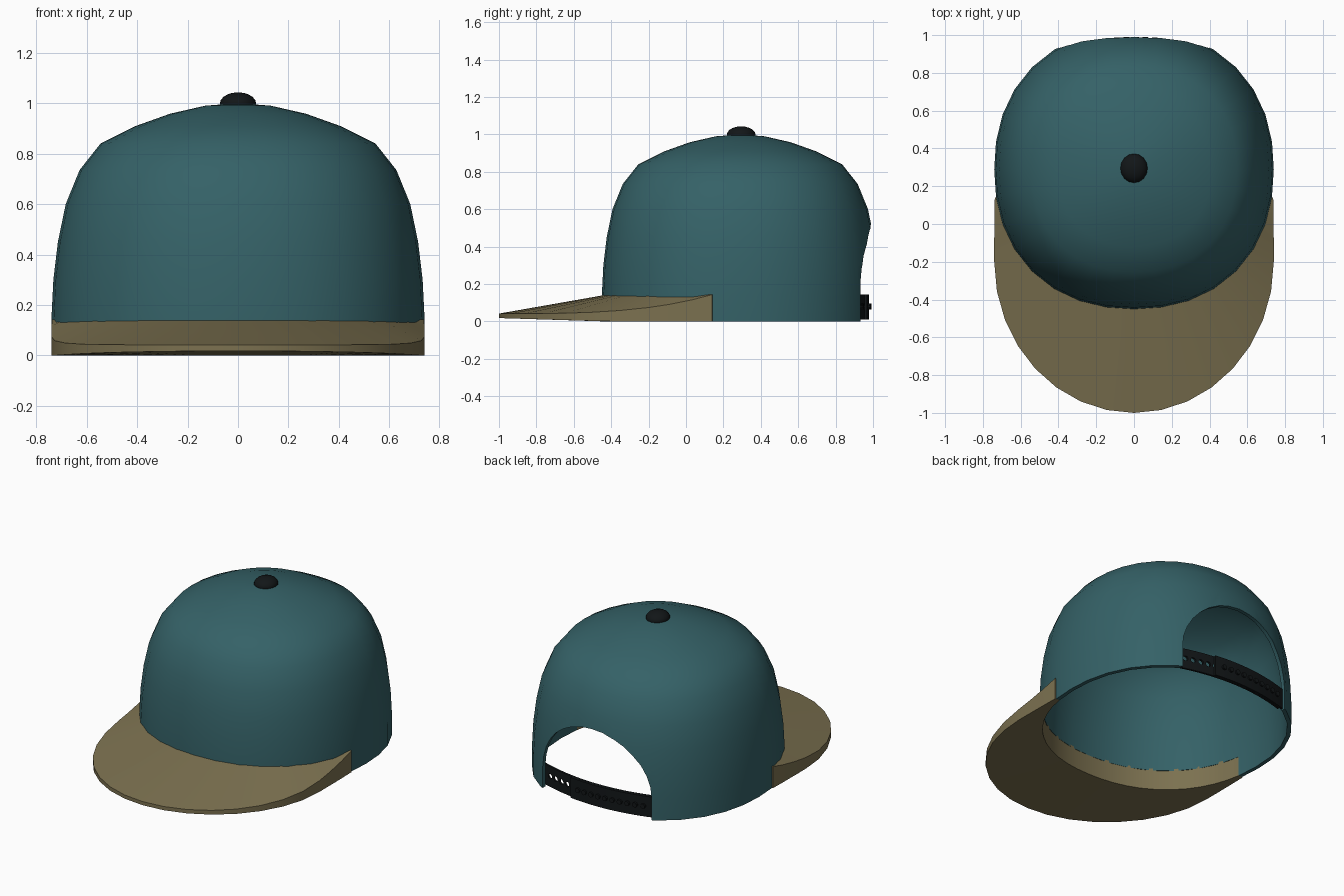
import bpy, bmesh, math
from mathutils import Matrix, Vector

if "Cube" in bpy.data.objects:
    bpy.data.objects.remove(bpy.data.objects["Cube"])

CY = 0.29          # crown centre on y
WALL = 0.025       # crown thickness


def material(name, rgb):
    m = bpy.data.materials.new(name)
    m.diffuse_color = (*rgb, 1)
    m.use_nodes = True
    m.node_tree.nodes["Principled BSDF"].inputs["Base Color"].default_value = m.diffuse_color
    return m


TEAL = material("teal cloth", (0.035, 0.12, 0.135))
TAN = material("tan cloth", (0.20, 0.165, 0.08))
BLACK = material("black plastic", (0.006, 0.008, 0.009))


def make(name, bm, mat=None, smooth=True):
    bmesh.ops.recalc_face_normals(bm, faces=bm.faces)
    me = bpy.data.meshes.new(name)
    bm.to_mesh(me)
    bm.free()
    ob = bpy.data.objects.new(name, me)
    bpy.context.collection.objects.link(ob)
    if mat:
        me.materials.append(mat)
    if smooth and mat:
        finish(ob)
    return ob


def finish(ob):
    bpy.ops.object.select_all(action='DESELECT')
    ob.select_set(True)
    bpy.context.view_layer.objects.active = ob
    bpy.ops.object.shade_smooth_by_angle(angle=math.radians(35))


def cut(ob, cutter):
    mod = ob.modifiers.new("cut", 'BOOLEAN')
    mod.operation = 'DIFFERENCE'
    mod.solver = 'EXACT'
    mod.object = cutter
    bpy.context.view_layer.objects.active = ob
    bpy.ops.object.modifier_apply(modifier=mod.name)
    cutter.hide_render = True
    bpy.data.objects.remove(cutter)


def ring_point(r, a, z):
    # slightly squared circle; a = 0 points to the front
    s, c = math.sin(a), -math.cos(a)
    k = (abs(s) ** 2.2 + abs(c) ** 2.2) ** (-1 / 2.2)
    return Vector((r * k * s, CY + r * k * c, z))


def loft(rows, closed_rows=False, closed_cols=False):
    bm = bmesh.new()
    vs = [[bm.verts.new(p) for p in row] for row in rows]
    n, m = len(vs), len(vs[0])
    for i in range(n if closed_rows else n - 1):
        for j in range(m if closed_cols else m - 1):
            i2, j2 = (i + 1) % n, (j + 1) % m
            bm.faces.new((vs[i][j], vs[i2][j], vs[i2][j2], vs[i][j2]))
    return bm, vs


# crown: inner and outer shell lofted from one profile
profile = [(0.74, 0), (0.74, 0.14), (0.732, 0.3), (0.714, 0.45), (0.683, 0.6),
           (0.628, 0.735), (0.545, 0.84), (0.41, 0.908), (0.27, 0.958), (0.13, 0.99)]
SEG = 32
angles = [2 * math.pi * i / SEG for i in range(SEG)]
outer = [[ring_point(r, a, z) for a in angles] for r, z in profile]
inner = [[ring_point(r - WALL * min(1, r / 0.5), a, z - WALL * (z > 0.8)) for a in angles]
         for r, z in profile]
bm, vs = loft(inner[::-1] + outer, closed_cols=True)
for row, z in ((vs[0], 1.0 - WALL), (vs[-1], 1.0)):
    tip = bm.verts.new((0, CY, z))
    for j in range(SEG):
        bm.faces.new((row[j], row[(j + 1) % SEG], tip))
crown = make("crown", bm, TEAL, smooth=False)

# arched back opening
arch = [(-0.40, -0.2)] + [(-0.40 * math.cos(t), 0.14 + 0.38 * math.sin(t))
        for t in [math.pi * i / 16 for i in range(17)]] + [(0.40, -0.2)]
bm, vs = loft([[Vector((x, y, z)) for x, z in arch] for y in (0.5, 1.3)], closed_cols=True)
for row in vs:
    bm.faces.new(row)
cut(crown, make("opening_cutter", bm))

# front of the crown stops at the top of the brim
bm = bmesh.new()
bmesh.ops.create_cube(bm, size=1, matrix=Matrix.Translation((0, -0.36, -0.035))
                      @ Matrix.Diagonal((2, 1, 0.33, 1)))
cut(crown, make("front_cutter", bm))
finish(crown)

# brim: solid wedge between the crown's base and a rounded outer edge
edge = [(-0.737, 0.14), (-0.739, 0.03), (-0.74, -0.09)]
edge += [(-0.74 * math.cos(t), -0.2 - 0.8 * math.sin(t))
         for t in [math.pi * i / 16 for i in range(17)]]
edge += [(-x, y) for x, y in edge[2::-1]]
n = len(edge)
a_end = math.pi / 2 - 0.205
rows = []
for i, (x, y) in enumerate(edge):
    a = a_end * (2 * i / (n - 1) - 1)
    p = ring_point(0.74 - WALL, a, 0)
    z_top = 0.042 + 0.101 * ((y + 1) / 1.14) ** 3.2
    z_low = 0.018 * max(0, (-y - 0.4) / 0.6)
    rows.append([Vector((p.x, p.y, 0)), Vector((p.x, p.y, 0.143)),
                 Vector((x, y, z_top)), Vector((x, y, z_low))])
bm, vs = loft(rows, closed_cols=True)
bm.faces.new(vs[0])
bm.faces.new(vs[-1])
make("brim", bm, TAN)

# top button
bm = bmesh.new()
bmesh.ops.create_uvsphere(bm, u_segments=16, v_segments=10, radius=1,
                          matrix=Matrix.Translation((0, CY + 0.005, 0.998))
                          @ Matrix.Diagonal((0.072, 0.077, 0.045, 1)))
make("top_button", bm, BLACK)


# two overlapping adjuster straps at the back
def strap_y(x):
    return 0.965 - 0.40 * x * x


def strap(name, x0, x1, offset):
    rows = []
    for i in range(19):
        x = x0 + (x1 - x0) * i / 18
        y = strap_y(x) + offset
        rows.append([Vector((x, y + dy, z)) for dy, z in
                     ((0, 0.01), (0.014, 0.01), (0.014, 0.145), (0, 0.145))])
    bm, vs = loft(rows, closed_cols=True)
    bm.faces.new(vs[0])
    bm.faces.new(vs[-1])
    return make(name, bm, BLACK, smooth=False)


def pegs(xs, radius, depth, offset):
    bm = bmesh.new()
    for x in xs:
        bmesh.ops.create_cone(bm, cap_ends=True, segments=10, radius1=radius, radius2=radius,
                              depth=depth, matrix=Matrix.Translation((x, strap_y(x) + offset, 0.08))
                              @ Matrix.Rotation(math.pi / 2, 4, 'X'))
    return bm


holes = [-0.34 + 0.05 * i for i in range(15)]
hole_strap = strap("hole_strap", -0.38, 0.43, -0.015)
cut(hole_strap, make("hole_cutter", pegs(holes, 0.017, 0.2, 0)))
finish(hole_strap)
finish(strap("peg_strap", -0.43, 0.17, 0.0))
make("strap_pegs", pegs(holes[:10], 0.016, 0.016, 0.018), BLACK)
